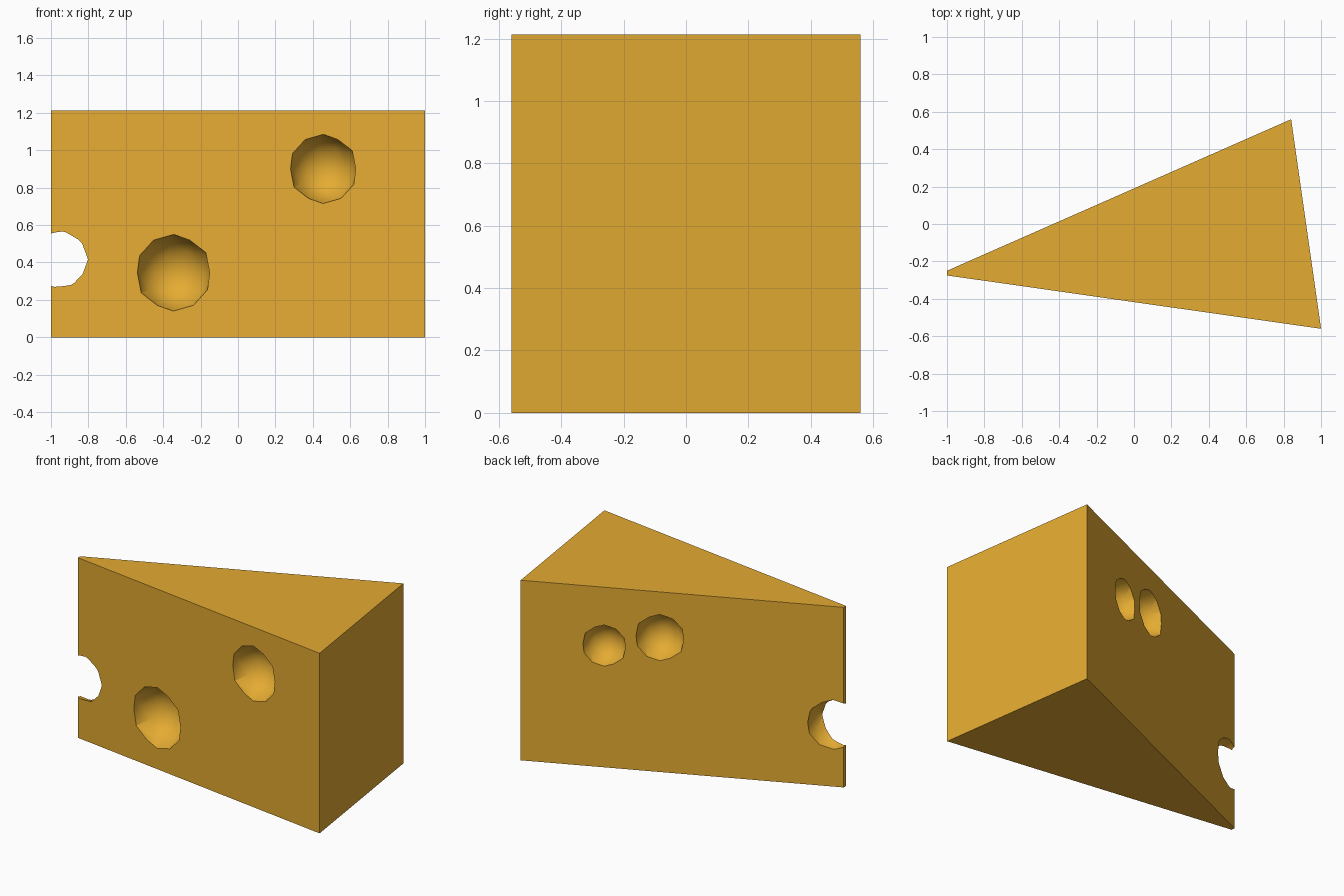
import bpy, bmesh, math
from mathutils import Matrix, Vector

if "Cube" in bpy.data.objects:
    bpy.data.objects.remove(bpy.data.objects["Cube"])

HEIGHT = 1.213
NOSE_F, NOSE_B = Vector((-1, -0.275)), Vector((-1, -0.25))
RIND_F, RIND_B = Vector((1, -0.56)), Vector((0.84, 0.56))

mat = bpy.data.materials.new("cheese yellow")
mat.diffuse_color = (0.78, 0.41, 0.032, 1)
mat.use_nodes = True
mat.node_tree.nodes["Principled BSDF"].inputs["Base Color"].default_value = mat.diffuse_color


def make_object(name, bm):
    bmesh.ops.recalc_face_normals(bm, faces=bm.faces)
    mesh = bpy.data.meshes.new(name)
    bm.to_mesh(mesh)
    bm.free()
    mesh.materials.append(mat)
    obj = bpy.data.objects.new(name, mesh)
    bpy.context.collection.objects.link(obj)
    return obj


# wedge body: extruded footprint
bm = bmesh.new()
base = bm.faces.new([bm.verts.new((p.x, p.y, 0)) for p in (NOSE_F, RIND_F, RIND_B, NOSE_B)])
top = bmesh.ops.extrude_face_region(bm, geom=[base])["geom"]
bmesh.ops.translate(bm, vec=(0, 0, HEIGHT), verts=[v for v in top if isinstance(v, bmesh.types.BMVert)])
wedge = make_object("cheese_wedge", bm)

# round holes: (side start, side end, x, z, radius, outward offset)
front, back = (NOSE_F, RIND_F), (NOSE_B, RIND_B)
holes = [
    (front, -0.345, 0.345, 0.205, 0.001),
    (front, 0.455, 0.90, 0.185, 0.001),
    (back, 0.364, 0.82, 0.139, 0.001),
    (back, 0.047, 0.905, 0.156, 0.001),
    (back, -0.945, 0.417, 0.168, 0.010),
]
bm = bmesh.new()
for (a, b), x, z, radius, offset in holes:
    d = b - a
    y = a.y + d.y * (x - a.x) / d.x + (-offset if a is NOSE_F else offset)
    turn = Matrix.Rotation(math.atan2(d.y, d.x) + math.pi, 4, 'Z')
    bmesh.ops.create_icosphere(bm, subdivisions=2, radius=radius,
                               matrix=Matrix.Translation((x, y, z)) @ turn)
for f in bm.faces:
    f.smooth = True
cutter = make_object("hole_cutter", bm)
cutter.hide_render = True

# carve the holes
mod = wedge.modifiers.new("holes", 'BOOLEAN')
mod.operation, mod.solver, mod.object = 'DIFFERENCE', 'EXACT', cutter
bpy.context.view_layer.objects.active = wedge
wedge.select_set(True)
bpy.ops.object.modifier_apply(modifier=mod.name)
bpy.data.objects.remove(cutter)
bpy.ops.object.shade_smooth_by_angle(angle=math.radians(35))
